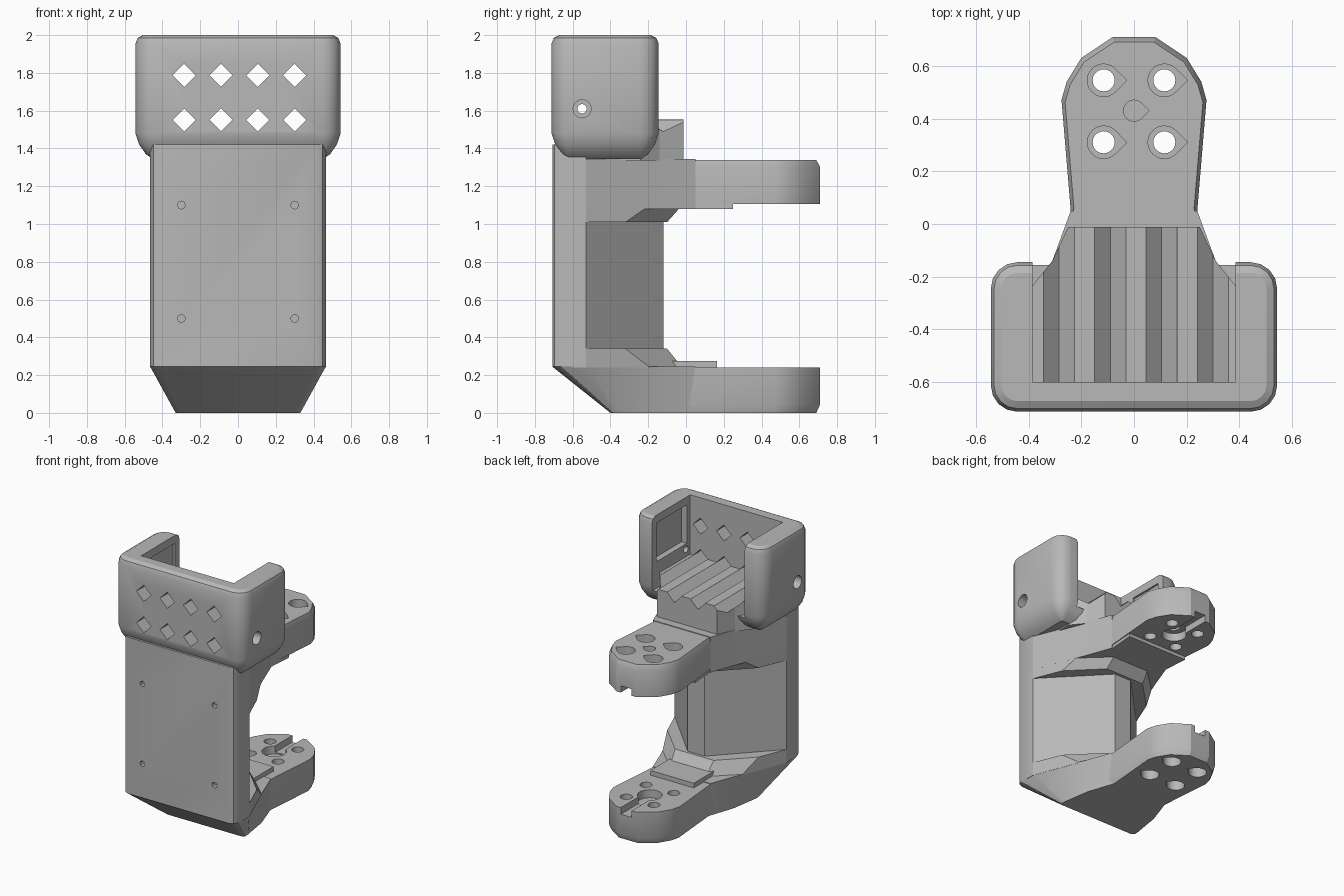
import bpy, bmesh, math
from mathutils import Vector

cube = bpy.data.objects.get("Cube")
if cube:
    bpy.data.objects.remove(cube, do_unlink=True)

grey = bpy.data.materials.new("plain_grey")
grey.use_nodes = True
grey.diffuse_color = (0.48, 0.48, 0.48, 1)
grey.node_tree.nodes["Principled BSDF"].inputs["Base Color"].default_value = grey.diffuse_color


def loft(name, rings):
    """Closed solid through rings that have equal point counts."""
    bm = bmesh.new()
    loops = [[bm.verts.new(p) for p in ring] for ring in rings]
    n = len(loops[0])
    for a, b in zip(loops, loops[1:]):
        for i in range(n):
            j = (i + 1) % n
            bm.faces.new((a[i], a[j], b[j], b[i]))
    bm.faces.new(loops[0])
    bm.faces.new(loops[-1])
    bmesh.ops.recalc_face_normals(bm, faces=bm.faces)
    mesh = bpy.data.meshes.new(name)
    bm.to_mesh(mesh)
    bm.free()
    mesh.materials.append(grey)
    ob = bpy.data.objects.new(name, mesh)
    bpy.context.scene.collection.objects.link(ob)
    return ob


def both(half):
    """Mirror a half outline across x = 0."""
    return half + [(-x, y) for x, y in reversed(half)]


def at(outline, z, scale=1.0, cy=0.0):
    return [(x * scale, cy + (y - cy) * scale, z) for x, y in outline]


def prism(name, outline, z0, z1):
    return loft(name, [at(outline, z0), at(outline, z1)])


def box(name, x0, x1, y0, y1, z0, z1):
    return prism(name, [(x0, y0), (x1, y0), (x1, y1), (x0, y1)], z0, z1)


def circle(x, y, r, n=20, tip=False):
    pts = [(x + r * math.cos(2 * math.pi * i / n), y + r * math.sin(2 * math.pi * i / n))
           for i in range(n)]
    if tip:  # teardrop with its point towards +x
        k = n // 8
        pts = [(x + r * 1.41, y)] + pts[k:n - k + 1]
    return pts


def cross_hole(name, axis, u, v, r, a, b, n):
    """Bar along x or y, with its section centred on (u, v)."""
    sec = circle(u, v, r, n)
    if axis == "y":
        return loft(name, [[(p, t, q) for p, q in sec] for t in (a, b)])
    return loft(name, [[(t, p, q) for p, q in sec] for t in (a, b)])


def cut(targets, cutter):
    for ob in targets:
        mod = ob.modifiers.new("cut", "BOOLEAN")
        mod.operation = "DIFFERENCE"
        mod.solver = "EXACT"
        mod.object = cutter
        bpy.context.view_layer.objects.active = ob
        bpy.ops.object.modifier_apply(modifier=mod.name)
    bpy.data.objects.remove(cutter, do_unlink=True)


def rounded_ring(z, inset, r=0.1, hx=0.543, y0=-0.712, y1=-0.145, seg=4):
    pts = []
    for k, (sx, cy) in enumerate([(1, y1 - r), (-1, y1 - r), (-1, y0 + r), (1, y0 + r)]):
        for i in range(seg + 1):
            a = math.pi / 2 * (k + i / seg)
            pts.append((sx * (hx - r) + (r - inset) * math.cos(a),
                        cy + (r - inset) * math.sin(a), z))
    return pts


# Upright body wall with softened front corners
wall_half = [(0.42, -0.708), (0.448, -0.695), (0.465, -0.66), (0.465, -0.53)]
body = prism("body_wall", both(wall_half), 0.245, 1.42)
for x in (-0.3, 0.3):
    for z in (0.5, 1.1):
        cut([body], cross_hole("screw_cut", "y", x, z, 0.021, -0.8, -0.6, 8))

# Wedge core joining the two brackets
core = prism("core", both([(0.465, -0.56), (0.465, -0.53), (0.07, -0.12)]), 0.25, 1.1)

# Flared brackets, the lower one with a sloped underside
flare_half = [(0.42, -0.708), (0.448, -0.695), (0.465, -0.66), (0.465, -0.53),
              (0.31, -0.14), (0.24, 0.05)]
foot_half = [(0.3, -0.4), (0.315, -0.397), (0.33, -0.385), (0.328, -0.35),
             (0.295, -0.14), (0.23, 0.05)]
lower_bracket = loft("lower_bracket", [at(both(foot_half), 0), at(both(flare_half), 0.245)])
upper_half = [(0.44, -0.65)] + flare_half[3:]
upper_bracket = prism("upper_bracket", both(upper_half), 1.08, 1.345)

# Chamfered pads where the core meets each bracket
pad_top = both([(0.465, -0.6), (0.465, -0.53), (0.38, -0.32), (0.16, -0.1)])
pad_base = both([(0.465, -0.6), (0.465, -0.53), (0.33, -0.19), (0.15, -0.02)])
lower_pad = loft("lower_pad", [at(pad_base, 0.24), at(pad_top, 0.34)])
upper_pad = loft("upper_pad", [at(pad_base, 1.1), at(pad_top, 1.01)])

# Rounded arms
arm_half = [(0.25, -0.05), (0.24, 0.05), (0.275, 0.47), (0.255, 0.54),
            (0.2, 0.63), (0.08, 0.71)]
arm = both(arm_half)
lower_arm = loft("lower_arm", [at(arm, 0, 0.95, 0.3), at(arm, 0.045), at(arm, 0.24)])
upper_arm = loft("upper_arm", [at(arm, 1.105), at(arm, 1.30), at(arm, 1.34, 0.95, 0.3)])
lower_step = box("lower_step", -0.18, 0.18, -0.2, 0.165, 0.2, 0.275)
upper_step = prism("upper_step", both([(0.24, 0.0), (0.235, 0.05), (0.25, 0.25)]), 1.08, 1.15)

# Screw holes with counterbores, then the keyhole grooves on the facing sides
for x in (-0.115, 0.115):
    for y in (0.31, 0.545):
        cut([lower_arm, upper_arm], prism("hole_cut", circle(x, y, 0.042), -0.1, 1.5))
        cut([lower_arm], prism("bore_cut", circle(x, y, 0.062, 24, True), -0.1, 0.11))
        cut([upper_arm], prism("bore_cut", circle(x, y, 0.062, 24, True), 1.23, 1.5))
cut([upper_arm], prism("centre_cut", circle(0, 0.43, 0.04, 24, True), 1.0, 1.5))
for ob, z0, z1 in ((lower_arm, 0.18, 0.4), (upper_arm, 1.0, 1.165)):
    cut([ob], prism("key_cut", circle(0, 0.43, 0.085), z0, z1))
    cut([ob], box("slot_cut", -0.045, 0.045, 0.43, 0.9, z0 + 0.01, z1 - 0.01))

# Tray shell: open at the top and back
tray = loft("tray", [rounded_ring(z, i) for z, i in (
    (1.345, 0.09), (1.37, 0.055), (1.42, 0.02), (1.48, 0),
    (1.955, 0), (1.985, 0.012), (2.0, 0.04))])
cut([tray], box("cavity_cut", -0.385, 0.385, -0.6, 0.2, 1.45, 2.2))
cut([tray], box("pocket_cut", 0.3, 0.43, -0.56, -0.2, 1.65, 1.94))
cut([tray], box("pocket_cut", -0.4, -0.3, -0.47, -0.2, 1.65, 1.94))

# Ridged shelf inside the tray
shelf = prism("shelf", both([(0.39, -0.62), (0.39, -0.24), (0.31, -0.14), (0.25, -0.012)]),
              1.335, 1.553)
cut([shelf], box("front_trim", -1, 1, -0.9, -0.603, 1.45, 1.8))

# Diamond openings; the lower row carries on as grooves in the shelf
for i in range(4):
    x = -0.285 + i * 0.195
    cut([tray, shelf], cross_hole("groove_cut", "y", x, 1.551, 0.061, -0.9, 0.2, 4))
    cut([tray], cross_hole("diamond_cut", "y", x, 1.787, 0.061, -0.9, -0.5, 4))

# Countersunk side holes
for s in (-1, 1):
    cut([tray], cross_hole("side_cut", "x", -0.55, 1.61, 0.025, s * 0.3, s * 0.7, 16))
    cut([tray], cross_hole("sink_cut", "x", -0.55, 1.61, 0.048, s * 0.47, s * 0.7, 16))

# Smooth rounded parts, keeping sharp edges
for ob in (body, lower_bracket, lower_arm, upper_arm, tray):
    bpy.ops.object.select_all(action="DESELECT")
    ob.select_set(True)
    bpy.context.view_layer.objects.active = ob
    bpy.ops.object.shade_smooth_by_angle(angle=math.radians(28))
